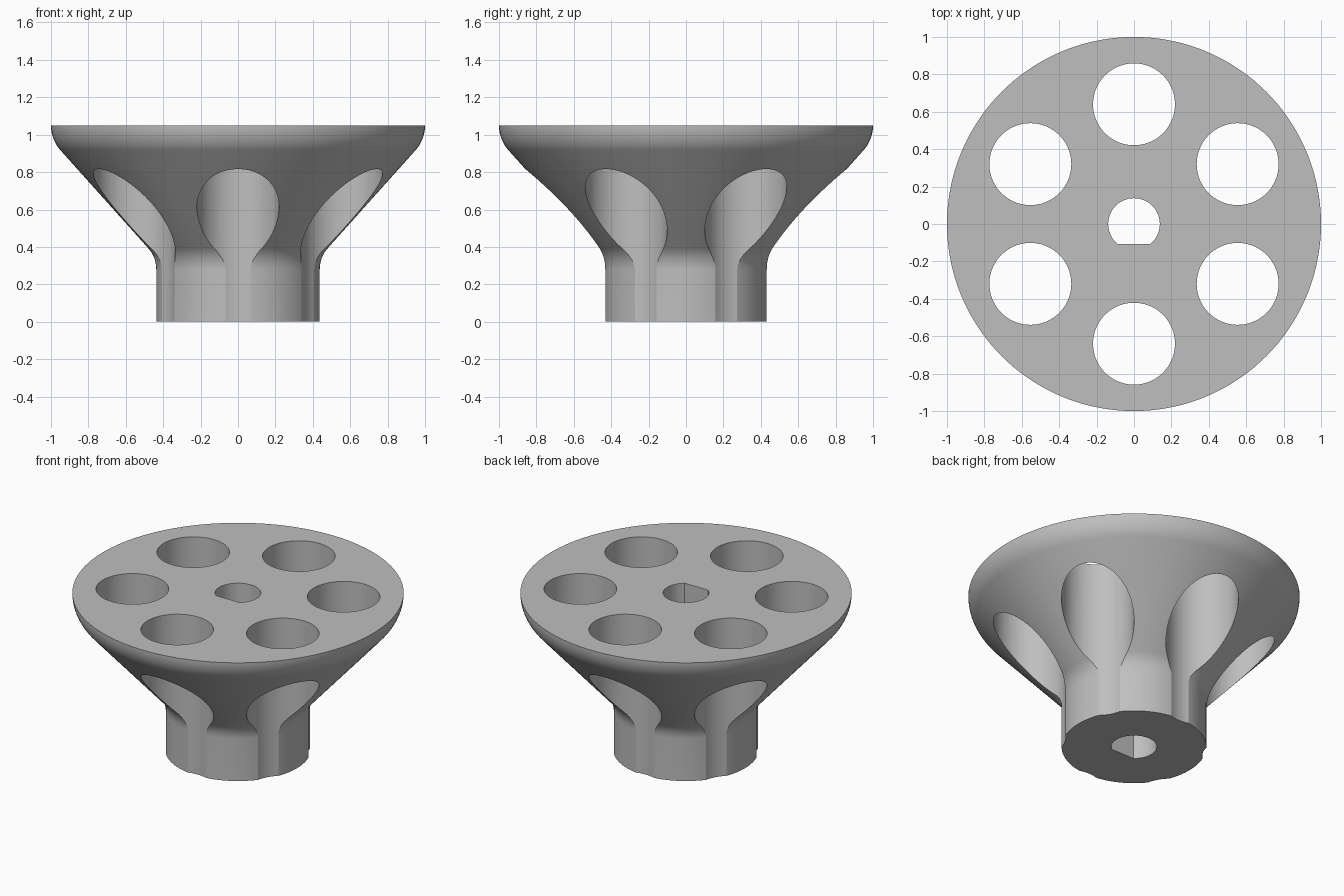
import bpy, bmesh
from math import sin, cos, pi, radians, asin, atan2

cube = bpy.data.objects.get("Cube")
if cube:
    bpy.data.objects.remove(cube, do_unlink=True)

HEIGHT = 1.05

grey = bpy.data.materials.new("light grey")
grey.use_nodes = True
grey.diffuse_color = (0.52, 0.52, 0.52, 1)
grey.node_tree.nodes["Principled BSDF"].inputs["Base Color"].default_value = (0.52, 0.52, 0.52, 1)


def make_object(name, bm):
    bmesh.ops.recalc_face_normals(bm, faces=bm.faces)
    mesh = bpy.data.meshes.new(name)
    bm.to_mesh(mesh)
    bm.free()
    mesh.materials.append(grey)
    obj = bpy.data.objects.new(name, mesh)
    bpy.context.collection.objects.link(obj)
    return obj


def extrude_outline(bm, points, bottom, top):
    face = bm.faces.new([bm.verts.new((x, y, bottom)) for x, y in points])
    new = bmesh.ops.extrude_face_region(bm, geom=[face])["geom"]
    verts = [v for v in new if isinstance(v, bmesh.types.BMVert)]
    bmesh.ops.translate(bm, verts=verts, vec=(0, 0, top - bottom))


def lathe(name, profile, steps):
    bm = bmesh.new()
    rings = [[bm.verts.new((r * cos(2 * pi * i / steps), r * sin(2 * pi * i / steps), z))
              for i in range(steps)] for r, z in profile]
    for low, high in zip(rings, rings[1:]):
        for i in range(steps):
            j = (i + 1) % steps
            bm.faces.new((low[i], low[j], high[j], high[i]))
    bm.faces.new(rings[0])
    bm.faces.new(rings[-1])
    return make_object(name, bm)


# Flared body: straight stem, concave fillet, cone, rounded rim
slope = radians(48)
stem, fillet, rim = 0.437, 0.17, 0.2
arc_steps = 10
profile = [(stem, 0)]
for i in range(arc_steps + 1):
    a = (pi / 2 - slope) * i / arc_steps
    profile.append((stem + fillet * (1 - cos(a)), 0.28 + fillet * sin(a)))
for i in range(arc_steps + 1):
    a = (pi / 2 - slope) * (1 - i / arc_steps)
    profile.append((1 - rim * (1 - cos(a)), HEIGHT - rim * sin(a)))
body = lathe("flared_body", profile, 144)

# Six round holes in a ring and a flat-sided bore
cutter_mesh = bmesh.new()
for k in range(6):
    a = pi / 2 + k * pi / 3
    cx, cy = 0.64 * cos(a), 0.64 * sin(a)
    extrude_outline(cutter_mesh, [(cx + 0.219 * cos(2 * pi * i / 72), cy + 0.219 * sin(2 * pi * i / 72))
                                  for i in range(72)], -0.2, HEIGHT + 0.2)
bore, flat = 0.138, 0.108
start = -asin(flat / bore)
sweep = pi - 2 * start
extrude_outline(cutter_mesh, [(bore * cos(start + sweep * i / 48), bore * sin(start + sweep * i / 48))
                              for i in range(49)], -0.2, HEIGHT + 0.2)
cutter = make_object("hole_cutter", cutter_mesh)

cut = body.modifiers.new("holes", 'BOOLEAN')
cut.operation = 'DIFFERENCE'
cut.solver = 'EXACT'
cut.object = cutter
bpy.context.view_layer.objects.active = body
for obj in bpy.context.selected_objects:
    obj.select_set(False)
body.select_set(True)
bpy.ops.object.modifier_apply(modifier=cut.name)
bpy.data.objects.remove(cutter, do_unlink=True)
bpy.ops.object.shade_smooth_by_angle(angle=radians(25))
